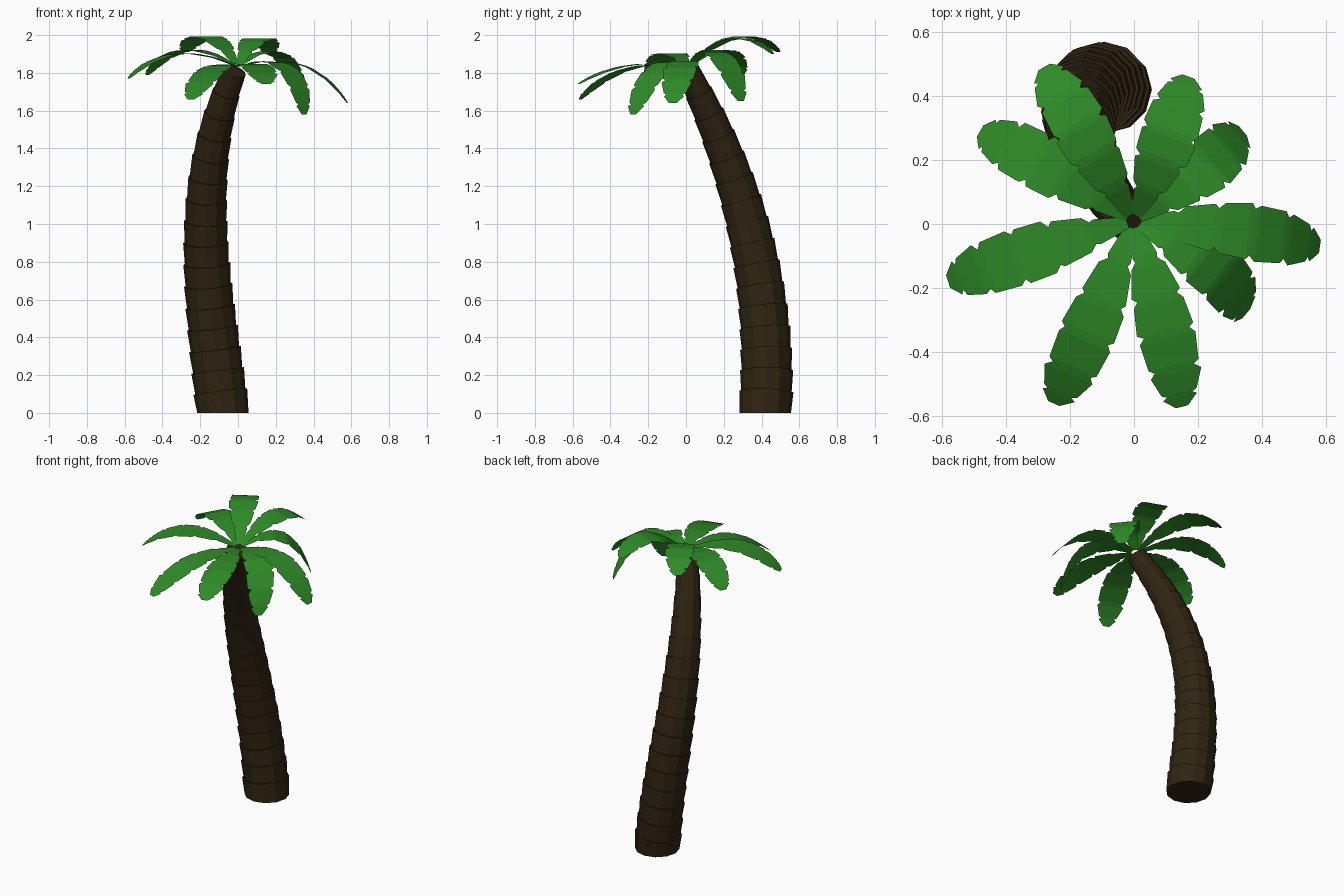
import bpy
import bmesh
import math
import random
from mathutils import Vector
from mathutils.geometry import interpolate_bezier

random.seed(4)
cube = bpy.data.objects.get("Cube")
if cube:
    bpy.data.objects.remove(cube, do_unlink=True)


def make_material(name, color):
    mat = bpy.data.materials.new(name)
    mat.use_nodes = True
    mat.diffuse_color = color
    mat.node_tree.nodes["Principled BSDF"].inputs["Base Color"].default_value = color
    return mat


def make_object(name, bm, mat):
    mesh = bpy.data.meshes.new(name)
    bm.to_mesh(mesh)
    bm.free()
    mesh.materials.append(mat)
    obj = bpy.data.objects.new(name, mesh)
    bpy.context.collection.objects.link(obj)
    return obj


bark = make_material("bark_brown", (0.03, 0.018, 0.006, 1))
green = make_material("leaf_green", (0.028, 0.26, 0.021, 1))

# Trunk: stacked flaring collars along a leaning curve
SIDES = 12
COLLARS = 16
path = interpolate_bezier((-0.08, 0.42, 0), (-0.15, 0.46, 0.6),
                          (-0.27, 0.33, 1.2), (-0.02, 0.01, 1.81), COLLARS + 1)


def add_ring(bm, center, axis, radius):
    turn = Vector((0, 0, 1)).rotation_difference(axis)
    ring = []
    for i in range(SIDES):
        a = math.tau * i / SIDES
        offset = Vector((math.cos(a), math.sin(a), 0)) * radius
        ring.append(bm.verts.new(center + turn @ offset))
    return ring


def trunk_radius(t):
    return 0.143 - 0.04 * t - 0.04 * t ** 3


bm = bmesh.new()
rings = []
for k in range(COLLARS):
    low, high = path[k], path[k + 1]
    before = path[max(k - 1, 0)]
    after = path[min(k + 2, COLLARS)]
    low_axis = (high - before).normalized() if k else Vector((0, 0, 1))
    high_axis = (after - low).normalized()
    rings.append(add_ring(bm, low, low_axis, trunk_radius(k / COLLARS) * 0.95))
    rings.append(add_ring(bm, high, high_axis, trunk_radius((k + 1) / COLLARS) * 1.02))
for a, b in zip(rings, rings[1:]):
    for i in range(SIDES):
        j = (i + 1) % SIDES
        bm.faces.new((a[i], a[j], b[j], b[i]))
bm.faces.new(rings[0][::-1])
bm.faces.new(rings[-1])
make_object("trunk", bm, bark)

# Frond outline: (position along the frond, half width), with notches
OUTLINE = [(0.03, 0.018), (0.17, 0.04), (0.19, 0.035), (0.22, 0.055),
           (0.36, 0.075), (0.38, 0.062), (0.41, 0.082), (0.55, 0.088),
           (0.57, 0.072), (0.60, 0.088), (0.75, 0.082), (0.77, 0.064),
           (0.80, 0.08), (0.91, 0.058), (0.925, 0.042), (0.94, 0.054), (1.0, 0.02)]
ROOT = Vector((0, 0.01, 1.83))

# Fronds: middle point and tip of each
FRONDS = [
    ((0.33, -0.02, 1.845), (0.58, -0.07, 1.64)),
    ((0.25, -0.14, 1.83), (0.35, -0.28, 1.58)),
    ((0.09, -0.30, 1.84), (0.15, -0.57, 1.74)),
    ((-0.13, -0.31, 1.82), (-0.25, -0.56, 1.66)),
    ((-0.32, -0.09, 1.90), (-0.58, -0.18, 1.77)),
    ((-0.27, 0.18, 1.92), (-0.48, 0.29, 1.79)),
    ((-0.15, 0.27, 1.99), (-0.28, 0.49, 1.91)),
    ((0.10, 0.25, 1.98), (0.17, 0.46, 1.90)),
    ((0.21, 0.17, 1.90), (0.34, 0.29, 1.65)),
]


def make_frond(name, mid, tip):
    mid, tip = Vector(mid), Vector(tip)
    control = 2 * mid - (ROOT + tip) / 2
    flat = Vector((tip.x - ROOT.x, tip.y - ROOT.y, 0)).normalized()
    side = Vector((-flat.y, flat.x, 0))
    bm = bmesh.new()
    rows = []
    for t, half in OUTLINE:
        p = ROOT * (1 - t) ** 2 + control * 2 * t * (1 - t) + tip * t * t
        row = []
        for s in (-1, 1):
            w = half * random.uniform(0.96, 1.04)
            row.append(bm.verts.new(p + side * s * w))
        rows.append(row)
    for a, b in zip(rows, rows[1:]):
        bm.faces.new((a[0], b[0], b[1], a[1]))
    make_object(name, bm, green)


for n, (mid, tip) in enumerate(FRONDS, 1):
    make_frond(f"frond_{n}", mid, tip)
